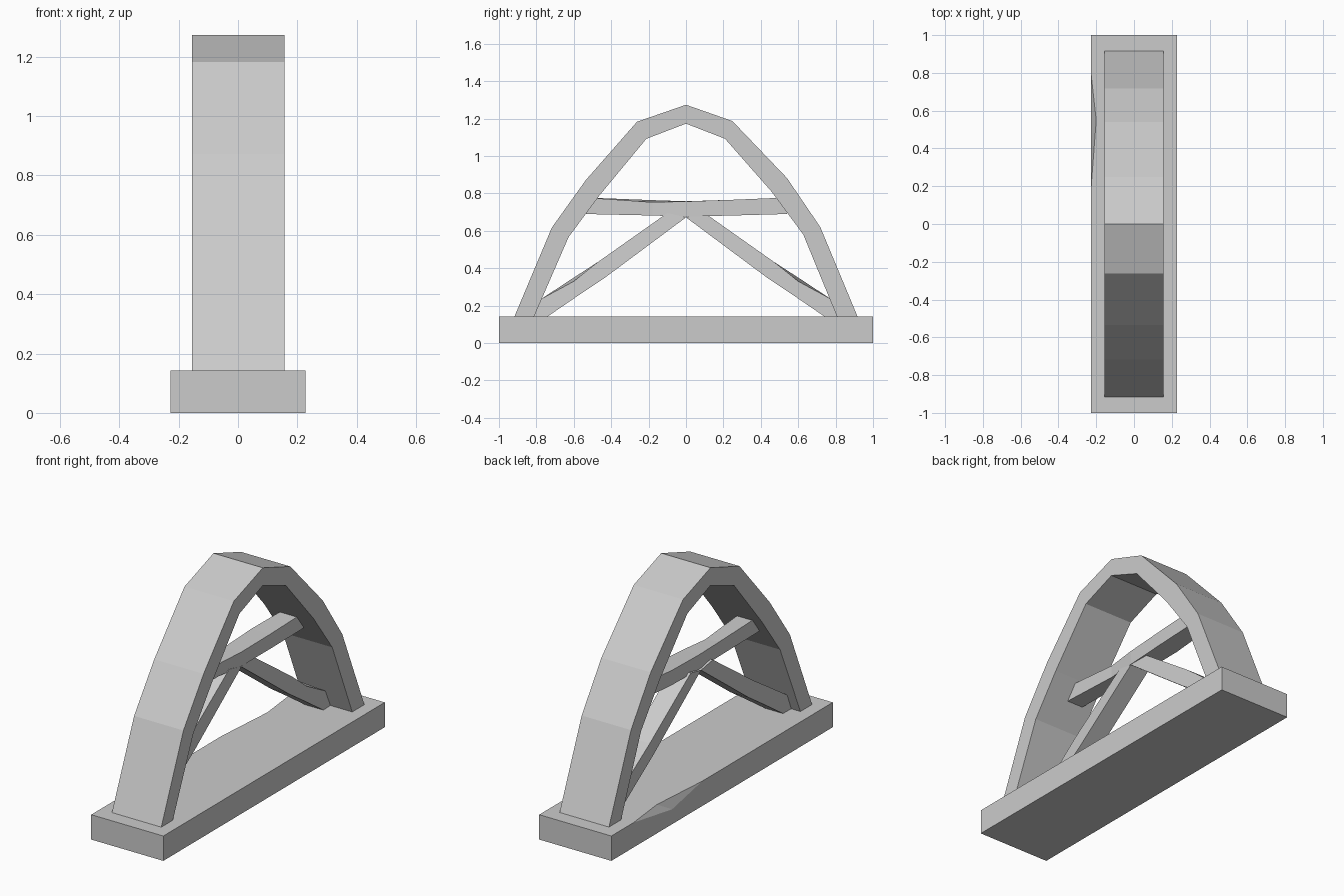
import bpy
import bmesh

cube = bpy.data.objects.get("Cube")
if cube:
    bpy.data.objects.remove(cube, do_unlink=True)

STONE = (0.6, 0.6, 0.6, 1.0)
stone = bpy.data.materials.new("grey_stone")
stone.use_nodes = True
stone.diffuse_color = STONE
stone.node_tree.nodes["Principled BSDF"].inputs["Base Color"].default_value = STONE


def finish(name, bm):
    bmesh.ops.recalc_face_normals(bm, faces=bm.faces)
    mesh = bpy.data.meshes.new(name)
    bm.to_mesh(mesh)
    bm.free()
    mesh.materials.append(stone)
    obj = bpy.data.objects.new(name, mesh)
    bpy.context.collection.objects.link(obj)
    return obj


def loft(name, sections):
    """Join a row of four-cornered sections into a closed bar."""
    bm = bmesh.new()
    rings = [[bm.verts.new(p) for p in sec] for sec in sections]
    for a, b in zip(rings, rings[1:]):
        for i in range(4):
            j = (i + 1) % 4
            bm.faces.new((a[i], a[j], b[j], b[i]))
    bm.faces.new(rings[0])
    bm.faces.new(rings[-1])
    return finish(name, bm)


# Base slab with a chipped top edge on its right side
HX, TOP = 0.228, 0.142
bm = bmesh.new()
corners = [(-HX, -1), (HX, -1), (HX, 1), (-HX, 1)]
low = [bm.verts.new((x, y, 0)) for x, y in corners]
high = [bm.verts.new((x, y, TOP)) for x, y in corners]
chip_back = bm.verts.new((-HX, 0.8, TOP))
chip_front = bm.verts.new((-HX, 0.18, TOP))
chip_inner = bm.verts.new((-0.2, 0.55, TOP))
chip_low = bm.verts.new((-HX, 0.45, 0.085))
bm.faces.new(low)
bm.faces.new(high + [chip_back, chip_inner, chip_front])
for i in range(3):
    bm.faces.new((low[i], low[i + 1], high[i + 1], high[i]))
bm.faces.new((low[3], low[0], high[0], chip_front, chip_low, chip_back, high[3]))
bm.faces.new((chip_back, chip_inner, chip_low))
bm.faces.new((chip_front, chip_low, chip_inner))
finish("base", bm)

# Arch: outer and inner outline points, swept across the width
outer = [(-0.918, 0.14), (-0.717, 0.618), (-0.535, 0.872), (-0.262, 1.183), (0, 1.274),
         (0.248, 1.187), (0.54, 0.882), (0.718, 0.62), (0.918, 0.14)]
inner = [(-0.813, 0.14), (-0.628, 0.566), (-0.462, 0.79), (-0.212, 1.092), (0, 1.173),
         (0.209, 1.092), (0.457, 0.81), (0.627, 0.58), (0.808, 0.14)]
L, R = 0.157, -0.155
loft("arch", [[(R, *o), (L, *o), (L, *i), (R, *i)] for o, i in zip(outer, inner)])

# Cross beam: y, right x, left x, right top, left top, underside
beam = [(-0.54, -0.09, 0.012, 0.778, 0.778, 0.69),
        (-0.18, -0.086, 0.004, 0.764, 0.753, 0.682),
        (0, -0.084, 0.022, 0.758, 0.757, 0.676),
        (0.25, -0.088, 0.03, 0.766, 0.766, 0.682),
        (0.54, -0.07, 0.035, 0.778, 0.778, 0.69)]
loft("cross_beam", [[(r, y, tr), (l, y, tl), (l, y, b), (r, y, b)]
                    for y, r, l, tr, tl, b in beam])

# Two diagonal struts: upper y and z, lower y and z, drop of the left upper edge
strut = [(0.1, 0.695, 0, 0.672, 0),
         (0.47, 0.434, 0.43, 0.352, 0),
         (0.6, 0.35, 0.56, 0.265, 0.02),
         (0.775, 0.235, 0.74, 0.142, 0),
         (0.85, 0.185, 0.8, 0.1, 0)]
for name, side in (("front_strut", -1), ("back_strut", 1)):
    loft(name, [[(-0.1, side * uy, uz), (0.015, side * uy, uz - drop),
                 (0.022, side * ly, lz), (-0.095, side * ly, lz)]
                for uy, uz, ly, lz, drop in strut])
